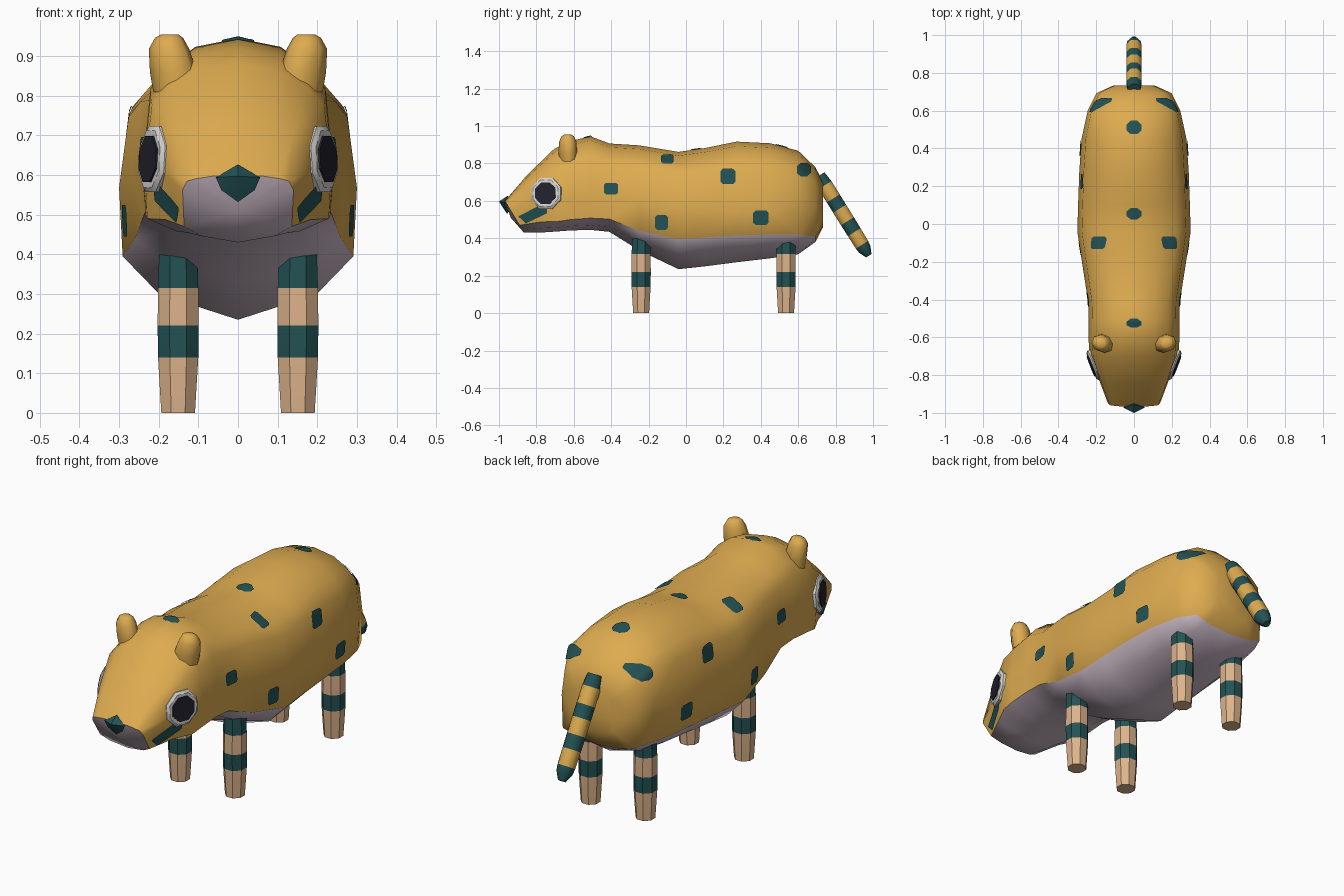
import bpy, bmesh, math
from mathutils import Vector
from mathutils.bvhtree import BVHTree

if "Cube" in bpy.data.objects:
    bpy.data.objects.remove(bpy.data.objects["Cube"])


def material(name, rgb):
    m = bpy.data.materials.new(name)
    m.diffuse_color = (*rgb, 1)
    m.use_nodes = True
    m.node_tree.nodes["Principled BSDF"].inputs["Base Color"].default_value = m.diffuse_color
    return m


GOLD = material("golden fur", (0.73, 0.41, 0.08))
TEAL = material("dark teal", (0.017, 0.084, 0.089))
LILAC = material("pale lilac", (0.60, 0.49, 0.57))
TAN = material("tan leg", (0.72, 0.45, 0.26))
WHITE = material("eye white", (0.68, 0.67, 0.64))
DARK = material("pupil dark", (0.017, 0.015, 0.026))


def finish(name, bm, mats, angle=45, recalc=True):
    if recalc:
        bmesh.ops.recalc_face_normals(bm, faces=bm.faces[:])
    me = bpy.data.meshes.new(name)
    bm.to_mesh(me)
    bm.free()
    for m in mats:
        me.materials.append(m)
    me.shade_smooth()
    me.set_sharp_from_angle(angle=math.radians(angle))
    ob = bpy.data.objects.new(name, me)
    bpy.context.collection.objects.link(ob)
    return ob


def bridge(bm, rings, mat_rule):
    """Quads between consecutive vertex rings; mat_rule(segment, side) gives the slot."""
    n = len(rings[0])
    for i in range(len(rings) - 1):
        for j in range(n):
            k = (j + 1) % n
            f = bm.faces.new((rings[i][j], rings[i][k], rings[i + 1][k], rings[i + 1][j]))
            f.material_index = mat_rule(i, j)


# Body and head: y, top z, half width, belly seam z, bottom z, backward slant, shoulder drop
SECTIONS = [
    (-0.968, 0.600, 0.140, 0.470, 0.430, 0.60, 0.4),
    (-0.850, 0.738, 0.190, 0.488, 0.432, 0.30, 0.7),
    (-0.705, 0.878, 0.236, 0.490, 0.437, 0.05, 0.9),
    (-0.620, 0.920, 0.240, 0.500, 0.442, 0, 1),
    (-0.510, 0.945, 0.240, 0.508, 0.445, 0, 1),
    (-0.410, 0.907, 0.243, 0.503, 0.435, 0, 1),
    (-0.250, 0.897, 0.268, 0.440, 0.335, 0, 0.85),
    (-0.040, 0.862, 0.300, 0.395, 0.235, 0, 0.85),
    (0.100, 0.882, 0.296, 0.405, 0.250, 0, 0.9),
    (0.270, 0.917, 0.290, 0.415, 0.272, 0, 1),
    (0.450, 0.908, 0.278, 0.420, 0.293, 0, 1),
    (0.600, 0.868, 0.245, 0.420, 0.315, 0, 0.75),
    (0.692, 0.780, 0.200, 0.412, 0.380, 0, 0.75),
    (0.733, 0.700, 0.110, 0.490, 0.460, 0, 1),
]
bm = bmesh.new()
rings = []
for y, zt, w, zs, zb, slant, drop in SECTIONS:
    h = (zt - zs) * drop
    half = [(0, zt), (0.45 * w, zt - 0.05 * h), (0.74 * w, zt - 0.17 * h),
            (0.92 * w, zt - 0.29 * h), (w, zt - 0.74 * h), (0.97 * w, zs),
            (0.66 * w, zs + 0.6 * (zb - zs)), (0, zb)]
    loop = half + [(-x, z) for x, z in half[-2:0:-1]]
    rings.append([bm.verts.new((x, y + slant * (zt - z), z)) for x, z in loop])
last = len(SECTIONS) - 2
bridge(bm, rings, lambda i, j: 1 if 5 <= j <= 8 and i < last else 0)
muzzle = bm.verts.new((0, -0.937, 0.51))
for j in range(14):
    bm.faces.new((rings[0][j], rings[0][(j + 1) % 14], muzzle)).material_index = 1
bm.faces.new(rings[-1])
bmesh.ops.recalc_face_normals(bm, faces=bm.faces[:])
bmesh.ops.triangulate(bm, faces=bm.faces[:])
surface = BVHTree.FromBMesh(bm)
finish("body", bm, [GOLD, LILAC], 50)


# Painted patches laid on the body, seen along x (side) or z (top)
def patch(name, outline, side):
    def place(a, b):
        if side:
            hit = surface.ray_cast(Vector((2 * side, a, b)), Vector((-side, 0, 0)))
            near = Vector((0.15 * side, a, b))
        else:
            hit = surface.ray_cast(Vector((a, b, 3)), Vector((0, 0, -1)))
            near = Vector((a, b, 0.9))
        if hit[0] is None:
            hit = surface.find_nearest(near)
        return hit[0] + hit[1] * 0.005

    n = len(outline)
    rim = []
    for i, p in enumerate(outline):
        q = outline[(i + 1) % n]
        rim += [(p[0] + (q[0] - p[0]) * t / 3, p[1] + (q[1] - p[1]) * t / 3) for t in range(3)]
    ca, cb = sum(p[0] for p in outline) / n, sum(p[1] for p in outline) / n
    pb = bmesh.new()
    loops = [[pb.verts.new(place(ca + (a - ca) * s, cb + (b - cb) * s)) for a, b in rim]
             for s in (0.33, 0.67, 1)]
    bridge(pb, loops, lambda i, j: 0)
    mid = pb.verts.new(place(ca, cb))
    for j in range(len(rim)):
        pb.faces.new((loops[0][(j + 1) % len(rim)], loops[0][j], mid))
    pb.normal_update()
    out = Vector((side, 0, 0)) if side else Vector((0, 0, 1))
    for f in pb.faces:
        if f.normal.dot(out) < 0:
            f.normal_flip()
    finish(name, pb, [TEAL], 60, False)


def blob(a, b, ra, rb, c):
    unit = [(1, c), (c, 1), (-c, 1), (-1, c), (-1, -c), (-c, -1), (c, -1), (1, -c)]
    return [(a + u * ra, b + v * rb) for u, v in unit]


SIDE_SPOTS = [(-0.40, 0.665, 0.038, 0.031), (-0.10, 0.82, 0.033, 0.023),
              (0.225, 0.73, 0.040, 0.040), (-0.13, 0.485, 0.034, 0.040),
              (0.40, 0.51, 0.041, 0.038), (0.628, 0.765, 0.036, 0.034)]
for s, tag in ((1, "right"), (-1, "left")):
    for i, (a, b, ra, rb) in enumerate(SIDE_SPOTS):
        patch(f"{tag}_spot_{i + 1}", blob(a, b, ra, rb, 0.5 if i == 5 else 0.7), s)
    patch(f"{tag}_cheek_stripe",
          [(-0.895, 0.518), (-0.855, 0.480), (-0.74, 0.535), (-0.745, 0.595)], s)
for i, (b, rb) in enumerate(((0.51, 0.036), (0.055, 0.03), (-0.525, 0.022))):
    patch(f"back_spot_{i + 1}", blob(0, b, 0.04, rb, 0.4), 0)

# Nose wedge
bm = bmesh.new()
for p in [(0, -0.955, 0.627), (0.056, -0.972, 0.594), (-0.056, -0.972, 0.594),
          (0.042, -0.966, 0.562), (-0.042, -0.966, 0.562), (0, -0.958, 0.532),
          (0, -1.0, 0.597), (0, -0.90, 0.58)]:
    bm.verts.new(p)
bmesh.ops.convex_hull(bm, input=bm.verts[:])
finish("nose", bm, [TEAL], 30)


def tube(name, stations, mats, sides, slots, angle=45):
    """Capped loft: each station is (centre, radius along u, radius along v, u, v)."""
    b = bmesh.new()
    loops = []
    for c, ru, rv, u, v in stations:
        loops.append([b.verts.new(Vector(c) + u * ru * math.cos(t) + v * rv * math.sin(t))
                      for t in (math.tau * (k + 0.5) / sides for k in range(sides))])
    bridge(b, loops, lambda i, j: slots[i])
    b.faces.new(loops[0]).material_index = slots[0]
    b.faces.new(loops[-1]).material_index = slots[-1]
    return finish(name, b, mats, angle)


X, Y, Z = Vector((1, 0, 0)), Vector((0, 1, 0)), Vector((0, 0, 1))
for s, tag in ((1, "right"), (-1, "left")):
    # Eyes: thick white disc with a thin pupil plate
    n = Vector((s * 0.93, -0.36, 0.06)).normalized()
    u = Z.cross(n).normalized()
    v = n.cross(u)
    c = Vector((s * 0.213, -0.747, 0.64))
    tube(f"{tag}_eye", [(c + n * d, r, r, u, v) for d, r in
                        ((-0.045, 0.088), (0.003, 0.09), (0.012, 0.078))], [WHITE], 8, [0, 0], 30)
    tube(f"{tag}_pupil", [(c + n * d, 0.063, 0.063, u, v) for d in (0.010, 0.017)],
         [DARK], 8, [0], 30)
    # Ears: rounded, leaning outward
    eu = Vector((s * 0.9, 0.35, 0)).normalized()
    ev = Z.cross(eu)
    tube(f"{tag}_ear", [((s * x, -0.632, z), ru, rv, eu, ev) for x, z, ru, rv in
                        ((0.158, 0.81, 0.058, 0.042), (0.163, 0.86, 0.061, 0.048),
                         (0.174, 0.918, 0.052, 0.045), (0.174, 0.946, 0.036, 0.032),
                         (0.172, 0.955, 0.022, 0.018))], [GOLD], 8, [0] * 4, 60)
    # Legs with teal bands
    for y, part in ((-0.24, "front"), (0.535, "hind")):
        tube(f"{tag}_{part}_leg",
             [((s * 0.151, y, z), r, r, X, Y) for z, r in
              ((0, 0.046), (0.14, 0.055), (0.22, 0.056), (0.315, 0.055), (0.40, 0.052))],
             [TAN, TEAL], 8, [0, 1, 0, 1], 40)

# Striped tail
a, b = Vector((0, 0.712, 0.735)), Vector((0, 0.972, 0.315))
d = (b - a).normalized()
tv = d.cross(X)
stops = [(0, 0.036), (0.12, 0.044), (0.29, 0.044), (0.42, 0.044), (0.58, 0.044),
         (0.72, 0.043), (0.88, 0.042), (0.94, 0.038), (1.02, 0.018)]
tube("tail", [(a.lerp(b, t), r, r, X, tv) for t, r in stops],
     [GOLD, TEAL], 8, [1, 0, 1, 0, 1, 0, 1, 1], 50)
